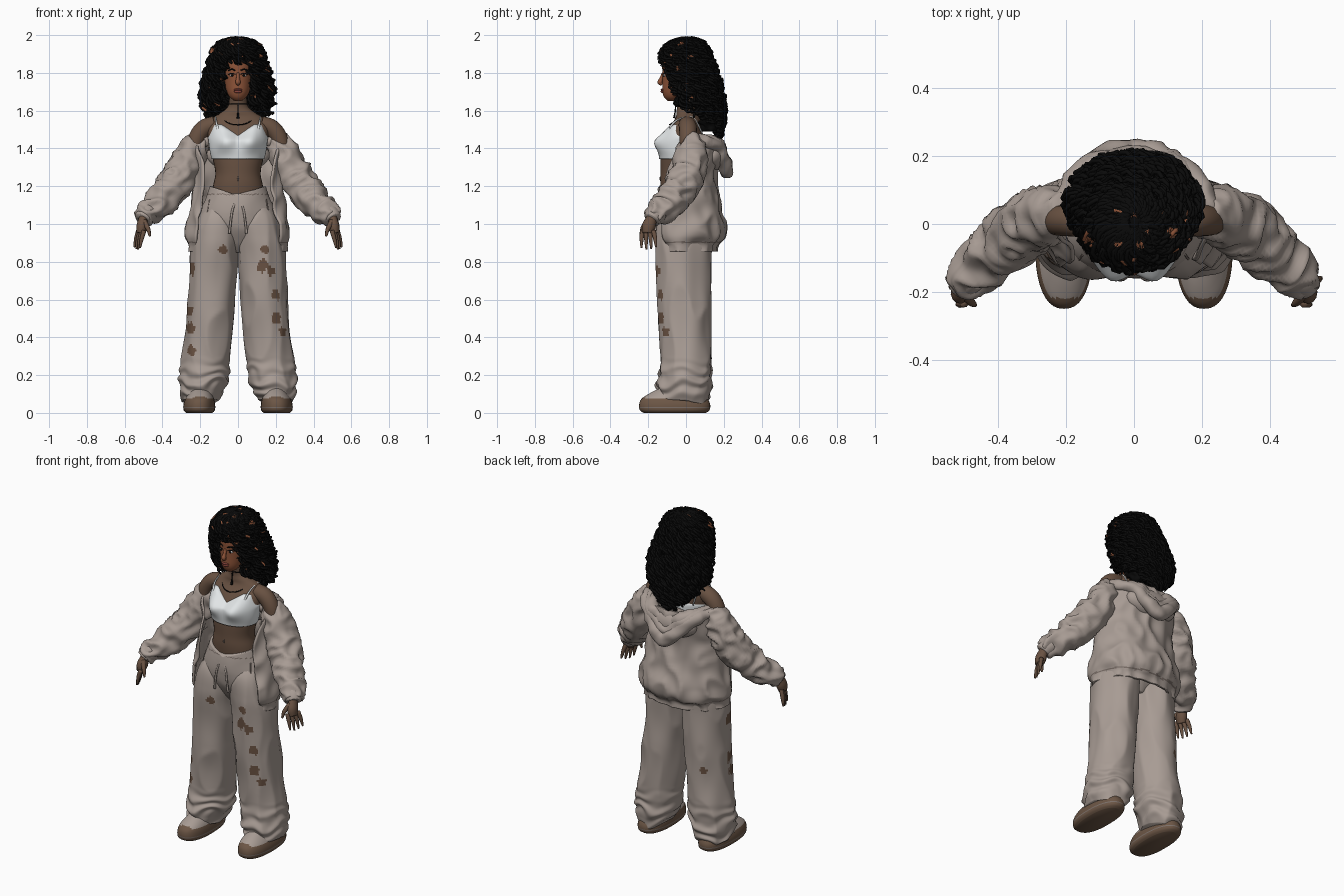
import bpy, bmesh, math, random
from mathutils import Vector, noise

random.seed(4)
if "Cube" in bpy.data.objects:
    bpy.data.objects.remove(bpy.data.objects["Cube"])


def material(name, *rgb):
    m = bpy.data.materials.new(name)
    m.use_nodes = True
    m.diffuse_color = (*rgb, 1)
    node = next(n for n in m.node_tree.nodes if n.type == 'BSDF_PRINCIPLED')
    node.inputs["Base Color"].default_value = (*rgb, 1)
    node.inputs["Roughness"].default_value = 0.8
    return m


SKIN = material("brown skin", .14, .083, .054)
FACE = material("warm face skin", .27, .088, .04)
CLOTH = material("greige fleece", .39, .33, .295)
SEAM = material("dark greige seam", .2, .16, .14)
HAIR = material("black hair", .003, .003, .003)
WHITE = material("white cotton", .8, .83, .84)
SHOE = material("brown suede", .15, .093, .06)
LIPS = material("red brown lips", .26, .06, .045)


def smooth_rows(rows, n):
    """Catmull-Rom resampling of rows of numbers."""
    out, last = [], len(rows) - 1
    for k in range(n):
        u = k / (n - 1) * last
        i = min(int(u), last - 1)
        t = u - i
        a, b, c, d = (rows[max(0, min(last, i + j))] for j in (-1, 0, 1, 2))
        out.append([q + t / 2 * (r - p + t * (2*p - 5*q + 4*r - s + t * (3*(q - r) + s - p)))
                    for p, q, r, s in zip(a, b, c, d)])
    return out


def skin_rings(bm, rings, closed=True):
    vs = [[bm.verts.new(p) for p in ring] for ring in rings]
    n = len(vs[0])
    for a, b in zip(vs, vs[1:]):
        for i in range(n if closed else n - 1):
            bm.faces.new((a[i], a[(i + 1) % n], b[(i + 1) % n], b[i]))
    if closed:
        bm.faces.new(vs[0])
        bm.faces.new(vs[-1])


def finish(bm, name, mats, rule=None, fold=None, warp=None):
    """Fold the cloth, colour the faces and make the object."""
    bmesh.ops.recalc_face_normals(bm, faces=bm.faces)
    bm.normal_update()
    if fold:
        amp, scale = fold
        moves = [v.normal * amp * (0.6 - 2 * abs(noise.noise(v.co * Vector(scale)))) for v in bm.verts]
        for v, m in zip(bm.verts, moves):
            v.co += m
    for v in bm.verts if warp else ():
        warp(v.co)
    for f in bm.faces:
        f.smooth = True
        if rule:
            f.material_index = rule(f.calc_center_median())
    me = bpy.data.meshes.new(name)
    bm.to_mesh(me)
    bm.free()
    for m in mats:
        me.materials.append(m)
    ob = bpy.data.objects.new(name, me)
    bpy.context.collection.objects.link(ob)
    return ob


def loft(name, rows, mats, n=30, seg=32, power=1, **kw):
    """Stacked ovals; each row is centre x, centre y, z, half width, half depth."""
    bm = bmesh.new()
    rings = []
    for x, y, z, rx, ry in smooth_rows(rows, n):
        ring = []
        for k in range(seg):
            c, s = math.cos(k * math.tau / seg), math.sin(k * math.tau / seg)
            ring.append((x + rx * math.copysign(abs(c) ** power, c),
                         y + ry * math.copysign(abs(s) ** power, s), z))
        rings.append(ring)
    skin_rings(bm, rings)
    return finish(bm, name, mats, **kw)


def tube_into(bm, rows, seg):
    """Round tube through rows of x, y, z, radius."""
    pts = [Vector(r[:3]) for r in rows]
    rings = []
    side = Vector((.31, .87, .2))
    for i, p in enumerate(pts):
        d = (pts[min(i + 1, len(pts) - 1)] - pts[max(i - 1, 0)]).normalized()
        side = (side - d * side.dot(d)).normalized()
        up = d.cross(side)
        rings.append([p + rows[i][3] * (side * math.cos(a) + up * math.sin(a))
                      for a in (k * math.tau / seg for k in range(seg))])
    skin_rings(bm, rings)


def tube(name, rows, mat, n=16, seg=12, **kw):
    bm = bmesh.new()
    tube_into(bm, smooth_rows(rows, n), seg)
    return finish(bm, name, [mat], **kw)


def blob(name, centre, size, mat):
    bm = bmesh.new()
    bmesh.ops.create_uvsphere(bm, u_segments=24, v_segments=14, radius=1)
    for v in bm.verts:
        v.co = Vector(centre) + v.co * Vector(size)
    return finish(bm, name, [mat])


def flip(rows, s):
    return [(r[0] * s, *r[1:]) for r in rows]


# Torso, neck and head
loft("torso", [(0, -.01, 1.08, .15, .11), (0, -.03, 1.2, .132, .105), (0, -.035, 1.27, .12, .1),
               (0, -.03, 1.35, .135, .105), (0, -.02, 1.43, .15, .105), (0, 0, 1.51, .165, .088),
               (0, .01, 1.56, .135, .066), (0, .005, 1.59, .09, .056), (0, 0, 1.63, .05, .05),
               (0, -.02, 1.72, .047, .05)], [SKIN], n=50)
loft("head", [(0, -.075, 1.652, .018, .022), (0, -.07, 1.67, .042, .045), (0, -.055, 1.7, .06, .07),
              (0, -.04, 1.75, .071, .085), (0, -.035, 1.8, .075, .09), (0, -.03, 1.86, .074, .092),
              (0, -.02, 1.93, .045, .06)], [FACE])
tube("nose", [(0, -.12, 1.8, .007), (0, -.131, 1.77, .01), (0, -.137, 1.75, .014), (0, -.125, 1.74, .008)], FACE)
blob("upper_lip", (0, -.124, 1.711), (.024, .01, .006), LIPS)
blob("lower_lip", (0, -.123, 1.701), (.021, .011, .008), LIPS)
blob("navel", (0, -.136, 1.24), (.004, .004, .012), SEAM)


# Short top with shaped front and a dipped neckline
def shape_top(co):
    x = abs(co.x)
    if co.y < -.03:
        co.y -= .04 * math.exp(-((x - .068) / .052) ** 2 - ((co.z - 1.435) / .05) ** 2)
    if co.z > 1.44:
        drop = max(0, 1 - x / .085) if co.y < 0 else .9
        co.z -= (co.z - 1.44) * .62 * max(drop, min(1, max(0, x - .125) / .03))


loft("top_band", [(0, -.03, 1.345, .14, .112), (0, -.028, 1.39, .15, .116), (0, -.022, 1.44, .156, .115),
                  (0, -.015, 1.49, .158, .106), (0, -.01, 1.52, .15, .09), (0, 0, 1.53, .12, .06)],
     [WHITE], n=30, seg=56, warp=shape_top)

# Necklaces
for name, z, y, r, drop in (("choker", 1.635, -.002, .053, 0), ("necklace", 1.575, -.005, .085, .05)):
    tube(name, [(r * math.sin(a), y - r * math.cos(a) * .98, z - drop * math.cos(a), .003)
                for a in (k * math.tau / 16 for k in range(17))], HAIR, n=40, seg=6)
tube("pendant", [(0, -.055, 1.63, .003), (0, -.058, 1.59, .004), (0, -.062, 1.56, .008)], HAIR, seg=8)

# Trousers: hip part and two wide legs with worn holes
RIPS = [(.14, -1, .87, .019), (.13, -1, .78, .028), (.175, -1, .75, .02), (.2, -1, .63, .024),
        (.205, -1, .5, .024), (.235, -1, .43, .018), (-.08, -1, .86, .019), (-.25, -1, .76, .024),
        (-.262, -1, .54, .026), (-.25, -1, .45, .026), (-.25, -1, .33, .022), (-.2, 1, .5, .017)]


def worn(p):
    for x, side, z, r in RIPS:
        d = math.hypot(p.x - x, (p.z - z) * .8) + .012 * noise.noise(p * 40)
        if d < r and p.y * side > 0.02:
            return 1
    return 0


def waist_dip(co):
    if co.z > 1.05 and co.y < 0:
        co.z -= .05 * max(0, 1 - abs(co.x) / .15) * min(1, (co.z - 1.05) / .1)


loft("trouser_hips", [(0, -.03, 1.2, .148, .118), (0, -.03, 1.14, .168, .128), (0, -.018, 1.05, .204, .14),
                      (0, -.01, .97, .2, .132), (0, -.005, .9, .13, .1), (0, 0, .85, .05, .06)],
     [CLOTH, SEAM], n=50, seg=64, fold=(.004, (9, 9, 5)), rule=lambda p: int(1.155 < p.z < 1.16),
     warp=waist_dip)

LEG = [(.1, -.012, 1.13, .05, .07), (.108, -.014, 1.04, .1, .13), (.117, -.015, .93, .122, .146),
       (.127, -.015, .82, .124, .146), (.14, -.01, .6, .123, .14), (.157, -.004, .4, .124, .134),
       (.173, 0, .27, .128, .132), (.18, -.005, .19, .129, .142), (.19, -.01, .13, .115, .145),
       (.2, -.015, .07, .094, .13)]
SLEEVE = [(.202, .04, 1.455, .045), (.23, .03, 1.4, .07), (.273, .02, 1.32, .084), (.326, -.01, 1.225, .088),
          (.386, -.065, 1.145, .082), (.443, -.115, 1.085, .073), (.477, -.148, 1.06, .061),
          (.5, -.175, 1.035, .045)]
ARM = [(.12, .005, 1.527, .045), (.175, .01, 1.508, .047), (.215, .01, 1.46, .045), (.245, .01, 1.37, .04),
       (.29, 0, 1.28, .035)]


def hem_folds(co):
    # Fabric bunches up into rolls around the ankle and drops over the heel
    if co.z < .3:
        cx = math.copysign(.185, co.x)
        k = 1 + .05 * math.sin(co.z * 85 + 5 * noise.noise(co * 9)) * min(1, (.3 - co.z) * 9)
        co.x, co.y = cx + (co.x - cx) * k, co.y * k
        co.z -= .035 * min(1, max(0, co.y / .1)) * max(0, 1 - co.z / .3)


for s, side in ((1, "left"), (-1, "right")):
    loft(side + "_trouser_leg", flip(LEG, s), [CLOTH, SKIN], n=130, seg=100, fold=(.009, (9, 9, 3.5)),
         rule=worn, warp=hem_folds)
    # Shoe with a thick sole
    loft(side + "_shoe", flip([(.205, -.06, 0, .07, .165), (.205, -.06, .015, .083, .185),
                               (.205, -.06, .045, .084, .188), (.203, -.06, .075, .076, .175),
                               (.2, -.05, .105, .06, .14), (.2, -.04, .13, .04, .1)], s),
         [SHOE, CLOTH, SEAM], n=26, seg=40, power=.85,
         rule=lambda p: 2 if .025 < p.z < .03 else int(p.z > .075 and p.y > -.215))
    # Drawstring and pocket seam
    tube(side + "_drawstring", flip([(.015, -.15, 1.115, .005), (.03, -.16, 1.07, .006),
                                     (.04, -.163, 1.0, .006), (.045, -.16, .95, .007)], s), CLOTH, seg=8)
    tube(side + "_pocket_seam", flip([(.15, -.09, 1.13, .004), (.165, -.105, 1.05, .004),
                                      (.195, -.09, .97, .004)], s), SEAM, seg=6)

    # Bare shoulder, sleeve and cuff
    tube(side + "_arm", flip(ARM, s), SKIN, n=24, seg=20)
    tube(side + "_sleeve", flip(SLEEVE, s), CLOTH, n=60, seg=40, fold=(.024, (11, 11, 16)))
    tube(side + "_cuff", flip([(.475, -.148, 1.065, .052), (.493, -.168, 1.045, .05), (.505, -.182, 1.025, .044)], s),
         CLOTH, seg=20)

    # Hand with four fanned fingers and a thumb
    tube(side + "_palm", flip([(.493, -.165, 1.055, .027), (.502, -.185, 1.02, .031), (.51, -.198, .985, .036),
                               (.518, -.203, .95, .028)], s), SKIN,
         warp=lambda co: setattr(co, "x", co.x * .8 + math.copysign(.101, co.x)))
    for i in range(4):
        y, fan, tip = -.232 + .02 * i, .01 * (i - 1.7), .862 + .009 * abs(i - 1.3)
        tube(f"{side}_finger_{i + 1}", flip([(.514 + fan, y, .965, .013), (.527 + fan, y - .003 + .004 * i, .92, .011),
                                             (.536 + fan, y - .004 + .006 * i, tip, .005)], s), SKIN, n=10, seg=8)
    tube(side + "_thumb", flip([(.498, -.205, 1.015, .016), (.476, -.23, .975, .012),
                                (.466, -.238, .935, .006)], s), SKIN, n=10, seg=8)

    # Strap of the top
    tube(side + "_strap", flip([(.098, -.09, 1.475, .008), (.112, -.075, 1.525, .006), (.118, -.03, 1.558, .004),
                                (.116, .04, 1.562, .004), (.11, .09, 1.47, .004)], s), WHITE, seg=8)

    # Eye, iris, lash line, brow and ear
    blob(side + "_eye", (.031 * s, -.114, 1.787), (.014, .007, .006), WHITE)
    blob(side + "_iris", (.031 * s, -.119, 1.787), (.007, .004, .006), HAIR)
    for part, z, r in (("lash", 1.794, .0025), ("brow", 1.815, .004)):
        tube(f"{side}_{part}", flip([(.014, -.122, z - .002, r), (.033, -.118, z + .004, r),
                                     (.05, -.102, z - .002, r)], s), HAIR, n=8, seg=6)
    blob(side + "_ear", (.076 * s, -.02, 1.77), (.01, .02, .032), FACE)

# Open jacket, hanging off the shoulders: z, half width, centre y, depth, wrap angle
bm = bmesh.new()
rings = []
for z, rx, cy, ry, wrap in smooth_rows(
        [(1.45, .21, .025, .155, 1.65), (1.4, .226, .02, .17, 1.95), (1.25, .228, 0, .16, 2.25),
         (1.1, .248, 0, .18, 2.25), (1.0, .268, 0, .208, 2.2), (.94, .272, 0, .205, 2.2),
         (.89, .262, 0, .165, 2.2), (.855, .262, 0, .16, 2.2)], 60):
    rings.append([(rx * math.sin(a), cy + ry * math.cos(a), z)
                  for a in (wrap * (k / 40 - 1) for k in range(81))])
skin_rings(bm, rings, closed=False)
jacket = finish(bm, "jacket_body", [CLOTH, SEAM], fold=(.02, (10, 10, 7)),
                rule=lambda p: int(.9 < p.z < .907))
jacket.modifiers.new("thickness", 'SOLIDIFY').thickness = .012

# Hood folded down the back: nested rolls that sag to a point
for i in range(3):
    w, low = .22 - .025 * i, 1.285 + .045 * i
    half = [(w, -.01, 1.435, .018), (w - .005, .07, 1.445, .028), (w * .6, .165, 1.4 + .01 * i, .036)]
    tube(f"hood_roll_{i + 1}", half + [(0, .217 - .03 * i, low, .038)] + flip(half[::-1], -1), CLOTH,
         n=60, seg=20, fold=(.012, (12, 12, 12)))
blob("hood_pouch", (0, .14, 1.365), (.17, .075, .085), CLOTH)

# Hair envelope: z, half width, front y, back y
SHAPE = smooth_rows([(1.985, .02, -.02, .03), (1.965, .085, -.085, .08), (1.92, .125, -.125, .11),
                     (1.85, .15, -.125, .14), (1.78, .172, -.1, .165), (1.7, .187, -.07, .187),
                     (1.62, .18, -.04, .197), (1.55, .15, 0, .197), (1.5, .115, .06, .187),
                     (1.44, .08, .1, .172)], 60)


def hair_point(row, a, k):
    z, rx, front, back = row
    return Vector((k * rx * math.sin(a), (front + back) / 2 - k * (back - front) / 2 * math.cos(a), z))


bm = bmesh.new()
skin_rings(bm, [[hair_point(r, k * math.tau / 48, .86) for k in range(48)] for r in SHAPE[:54]])
gone = [f for f in bm.faces for c in [f.calc_center_median()]
        if c.z < 1.86 and c.y < -.03 and abs(c.x) < .1 or c.z < 1.66 and c.y < .07]
bmesh.ops.delete(bm, geom=gone, context='FACES')
finish(bm, "hair_mass", [HAIR], fold=(.012, (30, 30, 30)))

# Loose corkscrew curls over the envelope, short above the face and long behind
bm = bmesh.new()
for i in range(270):
    a = i * 2.39996 % math.tau
    back = (1 - math.cos(a)) / 2
    if min(a, math.tau - a) < .45:
        end = random.uniform(1.83, 1.89)
    else:
        end = random.uniform(1.57, 1.72) - .17 * back ** 3
    layer, phase = random.uniform(.82, 1.02), random.uniform(0, 6)
    turn, size = random.uniform(.6, 1.4), random.uniform(.01, .024)
    rows = []
    for k, row in enumerate(SHAPE):
        if row[0] < end:
            break
        p = hair_point(row, a + .12 * math.sin(k * .2 + phase), layer)
        t = phase + k * turn
        p += size * min(1, .2 + k / 14) * Vector((math.cos(t), math.sin(t), .5 * math.sin(t)))
        rows.append((*p, .0075))
    rows[-1] = (*rows[-1][:3], .003)
    tube_into(bm, rows, 5)
# Warm skin glints through the front curls in small patches
finish(bm, "hair_curls", [HAIR, FACE],
       rule=lambda p: int(p.y < .04 and p.z > 1.6 and noise.noise(p * 32) > .5))
